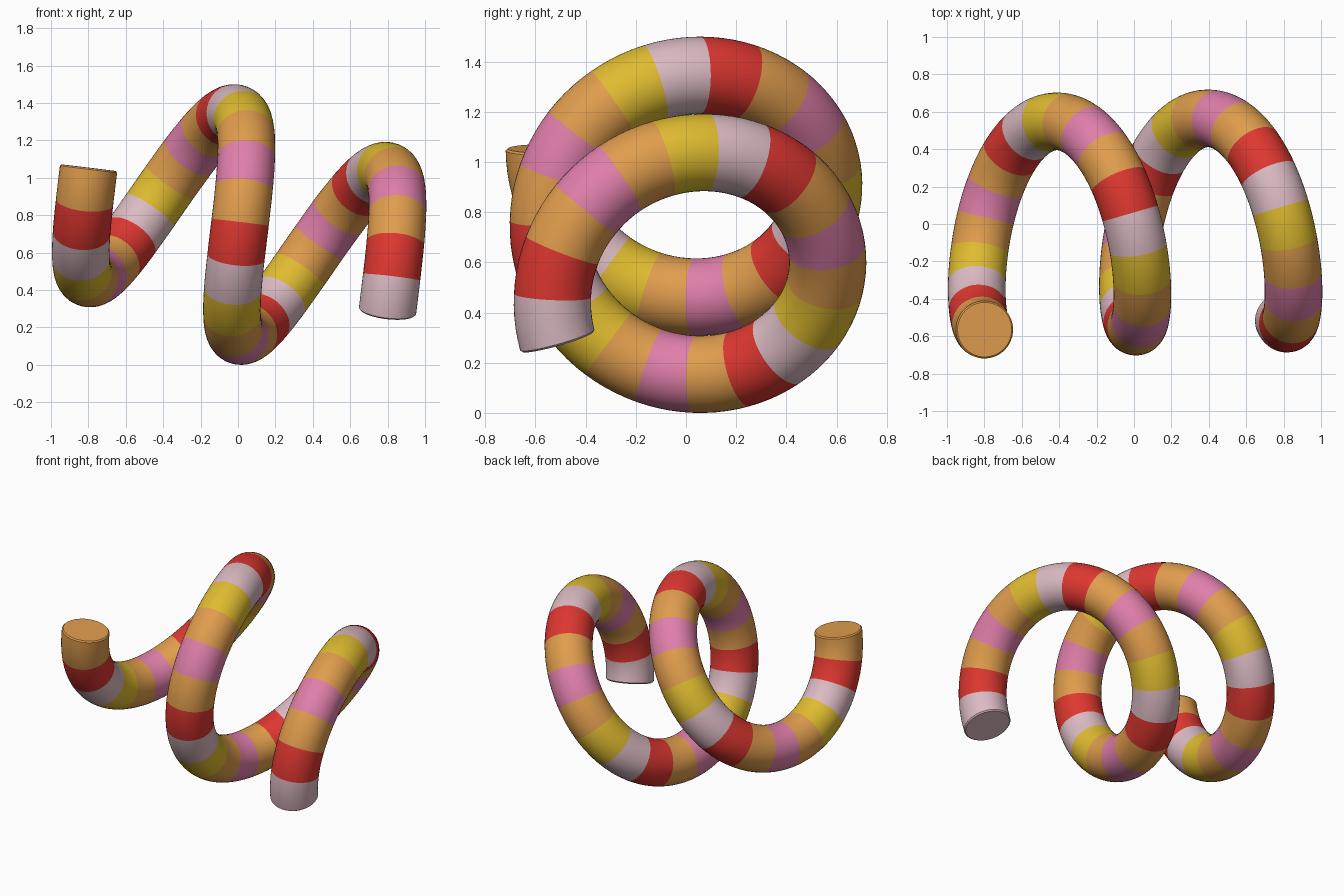
import bpy, bmesh, math
from mathutils import Vector

if "Cube" in bpy.data.objects:
    bpy.data.objects.remove(bpy.data.objects["Cube"])

BANDS, STEPS, SIDES = 39, 5, 48      # stripes, rings per stripe, sides of the tube
TURNS, R, r = 2.044, 0.553, 0.154    # coil turns, coil radius, tube radius
BEVEL = 0.008

# tilted coil axis: advance per turn, with two perpendicular radial directions
axis = Vector((0.808, 0.016, -0.308))
start = Vector((-0.808, -0.012, 1.059))
down = Vector((axis.z, 0, -axis.x)).normalized()
front = axis.cross(down).normalized()
if front.y > 0:
    front = -front


def coil(t):
    """Centre, tangent and outward direction of the coil after t turns."""
    a = 2 * math.pi * t
    out = front * math.cos(a) + down * math.sin(a)
    tangent = axis + (down * math.cos(a) - front * math.sin(a)) * (2 * math.pi * R)
    return start + axis * t + out * R, tangent.normalized(), out


def material(name, rgb):
    m = bpy.data.materials.new(name)
    lin = [((c / 255 + 0.055) / 1.055) ** 2.4 for c in rgb]
    m.diffuse_color = (*lin, 1)
    m.use_nodes = True
    m.node_tree.nodes["Principled BSDF"].inputs["Base Color"].default_value = m.diffuse_color
    return m


mats = [material("orange", (224, 157, 77)), material("red", (222, 55, 48)),
        material("pale pink", (220, 187, 195)), material("yellow", (224, 188, 48)),
        material("pink", (224, 127, 170))]
PATTERN = [0, 1, 2, 3, 0, 4]

bm = bmesh.new()


def ring(t, radius, shift=0.0):
    c, tan, out = coil(t)
    side = tan.cross(out)
    c = c + tan * shift
    angles = [2 * math.pi * i / SIDES for i in range(SIDES)]
    return [bm.verts.new(c + (out * math.cos(a) + side * math.sin(a)) * radius) for a in angles]


# rings along the coil, with a tiny bevel at both ends
n = BANDS * STEPS
rings = [ring(0, r - BEVEL), ring(0, r, BEVEL)]
rings += [ring(TURNS * i / n, r) for i in range(1, n)]
rings += [ring(TURNS, r, -BEVEL), ring(TURNS, r - BEVEL)]

# tube skin, striped by position along the coil
for k in range(len(rings) - 1):
    band = min(max(k - 1, 0) // STEPS, BANDS - 1)
    for i in range(SIDES):
        j = (i + 1) % SIDES
        f = bm.faces.new((rings[k][i], rings[k][j], rings[k + 1][j], rings[k + 1][i]))
        f.material_index = PATTERN[band % 6]

# flat end caps
bm.faces.new(rings[0][::-1]).material_index = PATTERN[0]
bm.faces.new(rings[-1]).material_index = PATTERN[(BANDS - 1) % 6]
bmesh.ops.recalc_face_normals(bm, faces=bm.faces)

# stand it on the ground
low = min(v.co.z for v in bm.verts)
bmesh.ops.translate(bm, verts=bm.verts, vec=(0, 0, -low))

mesh = bpy.data.meshes.new("striped_coil")
bm.to_mesh(mesh)
bm.free()
for m in mats:
    mesh.materials.append(m)
obj = bpy.data.objects.new("striped_coil", mesh)
bpy.context.collection.objects.link(obj)
bpy.context.view_layer.objects.active = obj
obj.select_set(True)
bpy.ops.object.shade_smooth_by_angle(angle=math.radians(30))
